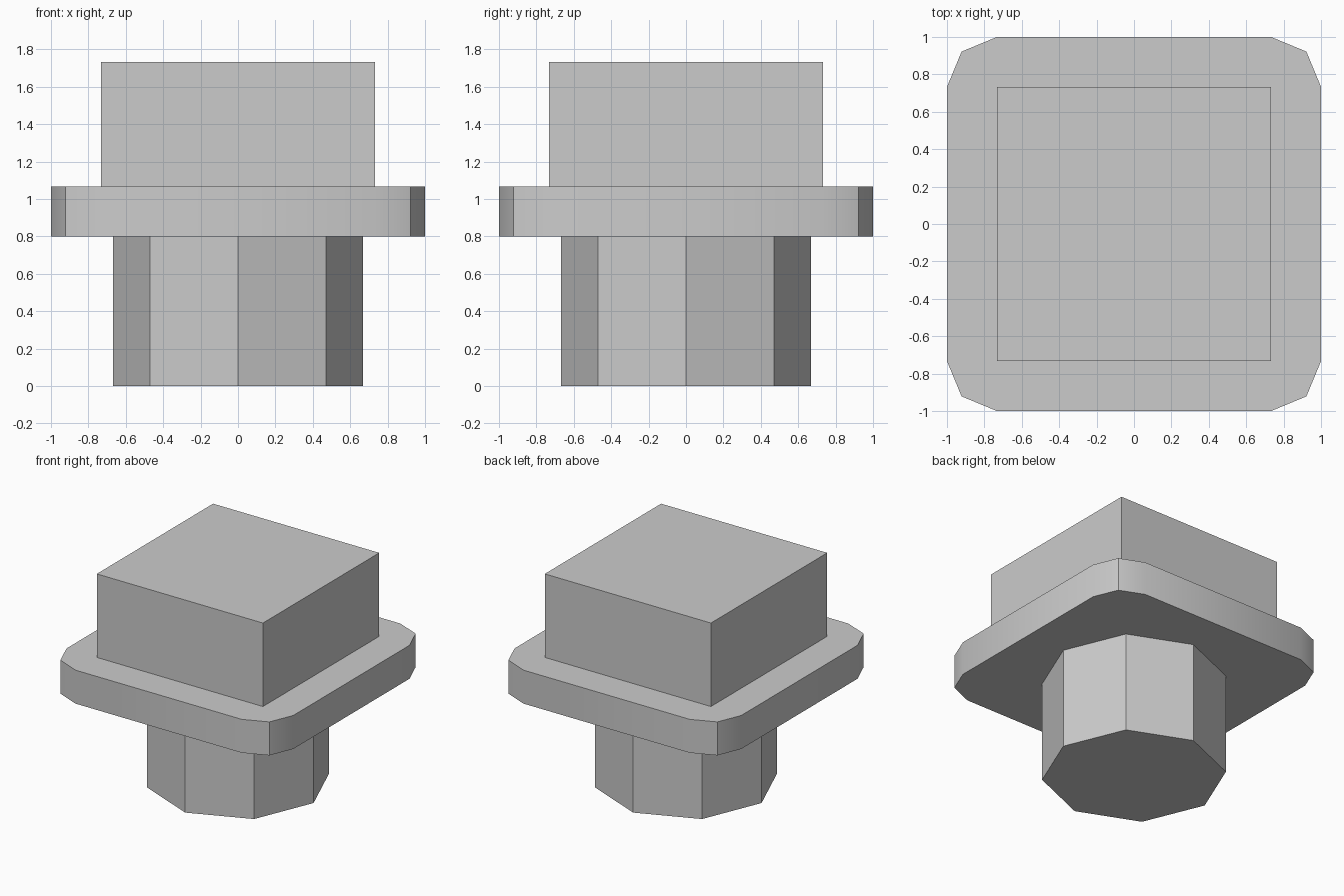
import bpy
import math

cube = bpy.data.objects.get("Cube")
if cube:
    bpy.data.objects.remove(cube, do_unlink=True)

grey = bpy.data.materials.new("plain_grey")
grey.use_nodes = True
colour = (0.6, 0.6, 0.6, 1.0)
grey.diffuse_color = colour
grey.node_tree.nodes["Principled BSDF"].inputs["Base Color"].default_value = colour


def prism(name, outline, bottom, top):
    """Closed upright prism over a counter-clockwise outline."""
    n = len(outline)
    verts = [(x, y, z) for z in (bottom, top) for x, y in outline]
    faces = [list(range(n))[::-1], list(range(n, 2 * n))]
    faces += [(i, (i + 1) % n, n + (i + 1) % n, n + i) for i in range(n)]
    mesh = bpy.data.meshes.new(name)
    mesh.from_pydata(verts, [], faces)
    mesh.materials.append(grey)
    obj = bpy.data.objects.new(name, mesh)
    bpy.context.collection.objects.link(obj)
    bpy.ops.object.select_all(action='DESELECT')
    obj.select_set(True)
    bpy.context.view_layer.objects.active = obj
    bpy.ops.object.shade_smooth_by_angle(angle=math.radians(30))
    return obj


def ring(radius, sides, start=0.0):
    steps = [start + 2 * math.pi * i / sides for i in range(sides)]
    return [(radius * math.cos(a), radius * math.sin(a)) for a in steps]


# Eight-sided stem, with corners on the axes
STEM_TOP, PLATE_TOP, BLOCK_TOP = 0.8, 1.067, 1.733
prism("stem", ring(0.667, 8), 0, STEM_TOP)

# Square plate with corners rounded in two steps
half, inset = 1.0, 0.733
plate = []
for quarter in range(4):
    turn = quarter * math.pi / 2
    cx, cy = ring(inset * math.sqrt(2), 1, turn + math.pi / 4)[0]
    for step in range(3):
        dx, dy = ring(half - inset, 1, turn + step * math.pi / 4)[0]
        plate.append((cx + dx, cy + dy))
prism("flange_plate", plate, STEM_TOP, PLATE_TOP)

# Square block on top
prism("top_block", ring(inset * math.sqrt(2), 4, math.pi / 4), PLATE_TOP, BLOCK_TOP)
